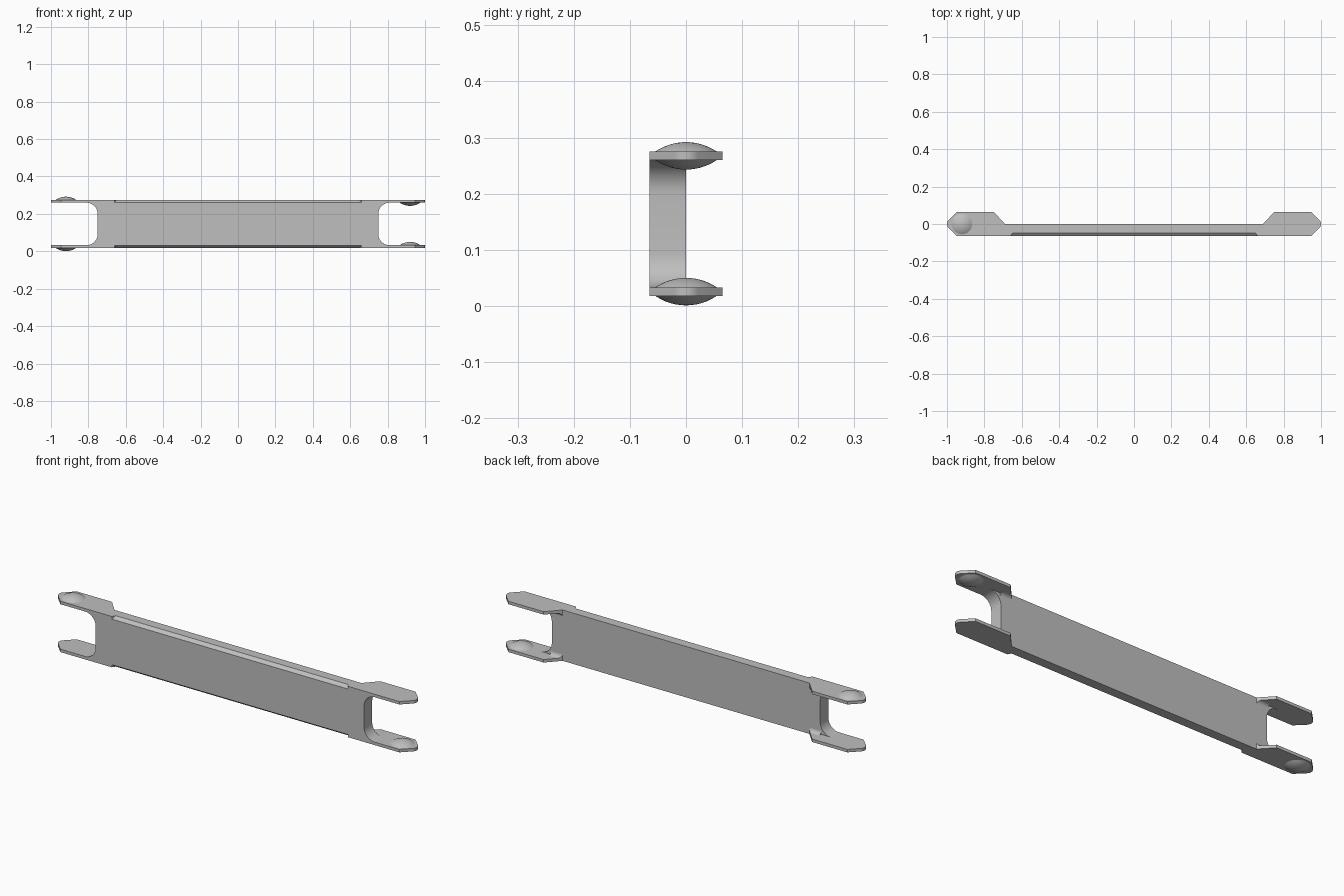
import bpy, bmesh
from math import sin, cos, pi, radians
from mathutils import Vector

if "Cube" in bpy.data.objects:
    bpy.data.objects.remove(bpy.data.objects["Cube"])

grey = bpy.data.materials.new("plain_grey")
grey.use_nodes = True
colour = (0.52, 0.52, 0.52, 1)
grey.diffuse_color = colour
grey.node_tree.nodes["Principled BSDF"].inputs["Base Color"].default_value = colour

MID, HALF, SHEET = 0.1465, 0.1285, 0.015   # mid height, half height, tab thickness
DEPTH = 0.065                              # half width of a tab, depth of the bar
INNER = HALF - SHEET


def finish(name, bm, smooth=True):
    bmesh.ops.recalc_face_normals(bm, faces=bm.faces)
    mesh = bpy.data.meshes.new(name)
    bm.to_mesh(mesh)
    bm.free()
    mesh.materials.append(grey)
    obj = bpy.data.objects.new(name, mesh)
    bpy.context.collection.objects.link(obj)
    if smooth:
        bpy.ops.object.select_all(action='DESELECT')
        bpy.context.view_layer.objects.active = obj
        obj.select_set(True)
        bpy.ops.object.shade_smooth_by_angle(angle=radians(30))
    return obj


def prism(name, first, second, smooth=True):
    """Solid between two matching loops of points."""
    bm = bmesh.new()
    a = [bm.verts.new(p) for p in first]
    b = [bm.verts.new(p) for p in second]
    bm.faces.new(a)
    bm.faces.new(b)
    for i in range(len(a)):
        j = (i + 1) % len(a)
        bm.faces.new((a[i], a[j], b[j], b[i]))
    return finish(name, bm, smooth)


def arc(cx, cy, r, start, end, n=10):
    return [(cx + r * cos(radians(start + (end - start) * i / n)),
             cy + r * sin(radians(start + (end - start) * i / n))) for i in range(n + 1)]


# Bar: plate whose ends are rounded slots
R = 0.06
slot = ([(0.81, -HALF)] + arc(0.81, -INNER + R, R, 270, 180)
        + arc(0.81, INNER - R, R, 180, 90) + [(0.81, HALF)])
outline = slot + [(-x, z) for x, z in reversed(slot)]
bar = prism("bar", [(x, -DEPTH, MID + z) for x, z in outline],
            [(x, 0, MID + z) for x, z in outline], False)

# Chamfers cut along the middle of both front edges
for s in (1, -1):
    wedge = [(-0.081, HALF - 0.026), (-0.031, HALF + 0.013), (-0.081, HALF + 0.013)]
    cutter = prism("chamfer_cutter",
                   [(-0.66 + (y + DEPTH) * 0.6, y, MID + s * z) for y, z in wedge],
                   [(0.66 - (y + DEPTH) * 0.6, y, MID + s * z) for y, z in wedge], False)
    cutter.hide_render = True
    cut = bar.modifiers.new("chamfer", 'BOOLEAN')
    cut.operation = 'DIFFERENCE'
    cut.solver = 'EXACT'
    cut.object = cutter
    bpy.ops.object.select_all(action='DESELECT')
    bpy.context.view_layer.objects.active = bar
    bar.select_set(True)
    bpy.ops.object.modifier_apply(modifier=cut.name)
    bpy.data.objects.remove(cutter)
bpy.ops.object.shade_smooth_by_angle(angle=radians(30))

# Tab outline with a pointed, rounded tip
tab = ([(0.69, 0), (0.75, DEPTH), (0.947, DEPTH)] + arc(0.97, 0, 0.03, 45, -45, 8)
       + [(0.947, -DEPTH), (0.81, -DEPTH), (0.81, 0)])


def dome(name, x, z, direction, radius=0.055, height=0.017, rings=6, sides=40):
    bm = bmesh.new()
    ball = (radius ** 2 + height ** 2) / (2 * height)
    top = bm.verts.new((x, 0, z + direction * height))
    previous = None
    for k in range(1, rings + 1):
        r = radius * k / rings
        h = (ball ** 2 - r ** 2) ** 0.5 - (ball - height)
        ring = [bm.verts.new((x + r * cos(2 * pi * i / sides), r * sin(2 * pi * i / sides),
                              z + direction * h)) for i in range(sides)]
        for i in range(sides):
            j = (i + 1) % sides
            if previous:
                bm.faces.new((previous[i], previous[j], ring[j], ring[i]))
            else:
                bm.faces.new((top, ring[i], ring[j]))
        previous = ring
    bm.faces.new(previous)
    finish(name, bm)


F = 0.018
for sx, side in ((1, "left"), (-1, "right")):
    for sz, level in ((1, "upper"), (-1, "lower")):
        tag = f"{level}_{side}"
        prism("tab_" + tag, [(sx * x, y, MID + sz * INNER) for x, y in tab],
              [(sx * x, y, MID + sz * HALF) for x, y in tab])
        # Small fillet joining the tab to the back of the bar
        section = [(0, INNER)] + arc(F, INNER - F, F, 180, 90, 6)
        prism("fillet_" + tag,
              [(sx * (0.69 + y * 0.92), y, MID + sz * z) for y, z in section],
              [(sx * 0.755, y, MID + sz * z) for y, z in section])
        # Domes face inward on the left end and outward on the right end
        if sx > 0:
            dome("dome_" + tag, 0.92, MID + sz * INNER, -sz)
        else:
            dome("dome_" + tag, -0.92, MID + sz * HALF, sz)
